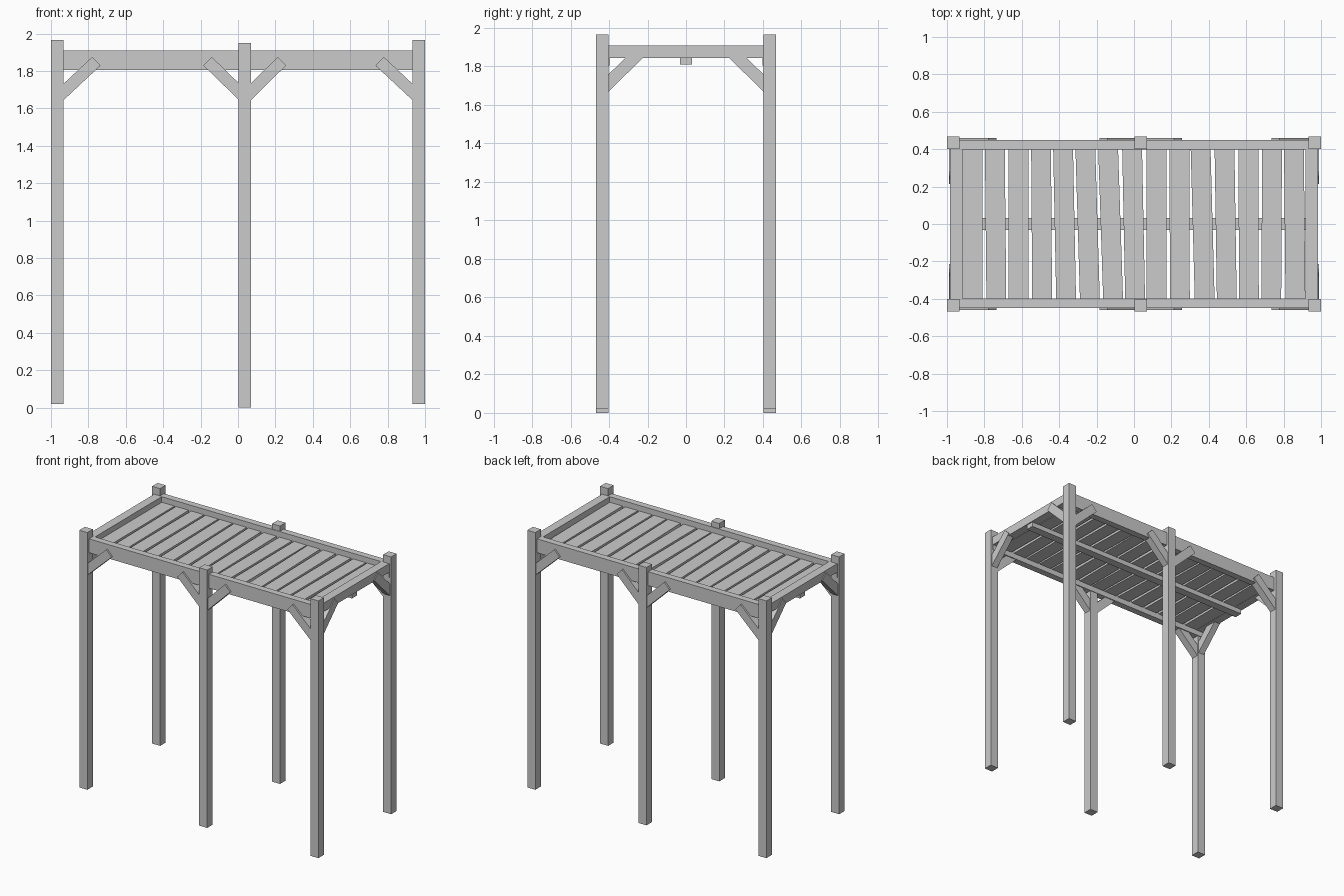
import bpy
import math
from mathutils import Matrix, Vector

if "Cube" in bpy.data.objects:
    bpy.data.objects.remove(bpy.data.objects["Cube"])


def box(name, lo, hi, rot=None):
    """Box from min/max corners, optionally rotated about its own centre."""
    lo, hi = Vector(lo), Vector(hi)
    bpy.ops.mesh.primitive_cube_add(size=1)
    ob = bpy.context.object
    ob.name = name
    ob.data.transform(Matrix.Diagonal((*(hi - lo), 1)))
    ob.location = (lo + hi) / 2
    if rot:
        ob.rotation_euler = rot
    return ob


def brace(name, post, tip, axis, across):
    """Square-cut diagonal board from post (u, z) to tip (u, z);
    u runs along x or y, across is the range on the other axis."""
    du, dz = tip[0] - post[0], tip[1] - post[1]
    length, angle = math.hypot(du, dz), math.atan2(dz, du)
    u, z = (post[0] + tip[0]) / 2, (post[1] + tip[1]) / 2
    h, w = length / 2, 0.032
    if axis == 'x':
        return box(name, (u - h, across[0], z - w), (u + h, across[1], z + w), (0, -angle, 0))
    return box(name, (across[0], u - h, z - w), (across[1], u + h, z + w), (angle, 0, 0))


for side, s in (("front", -1), ("back", 1)):
    # posts
    for label, x0, x1, z0, z1 in (("left", -1.0, -0.933, 0.02, 1.965),
                                  ("middle", 0.003, 0.07, 0.0, 1.95),
                                  ("right", 0.933, 1.0, 0.02, 1.965)):
        ya, yb = sorted((s * 0.402, s * 0.468))
        box(f"{side}_{label}_post", (x0, ya, z0), (x1, yb, z1))

    # long beam
    ya, yb = sorted((s * 0.398, s * 0.448))
    box(f"{side}_beam", (-0.985, ya, 1.805), (0.985, yb, 1.91))

    # braces under the long beam
    across = sorted((s * 0.405, s * 0.461))
    for i, (xp, xt) in enumerate(((-0.962, -0.757), (0.035, -0.163),
                                  (0.04, 0.235), (0.962, 0.757))):
        brace(f"{side}_brace_{i + 1}", (xp, 1.66), (xt, 1.852), 'x', across)

# end beams and their braces
for side, s in (("left", -1), ("right", 1)):
    xa, xb = sorted((s * 0.917, s * 0.983))
    box(f"{side}_end_beam", (xa, -0.41, 1.845), (xb, 0.41, 1.91))
    across = sorted((s * 0.94, s * 0.99))
    for end, e in (("front", -1), ("back", 1)):
        brace(f"{side}_{end}_end_brace", (e * 0.435, 1.682), (e * 0.237, 1.877), 'y', across)

# centre joist under the planks
box("centre_joist", (-0.975, -0.031, 1.81), (0.975, 0.031, 1.846))

# slightly crooked deck planks
skew = (0, 0.01, 0, 0.007, 0.02, 0.03, 0.033, 0.02, 0, 0.003, 0.027, 0.015, 0.003, -0.005, 0.01)
for i, a in enumerate(skew):
    x = -0.863 + i * 0.123
    box(f"plank_{i + 1}", (x - 0.053, -0.4, 1.846), (x + 0.053, 0.4, 1.868), (0, 0, a))
